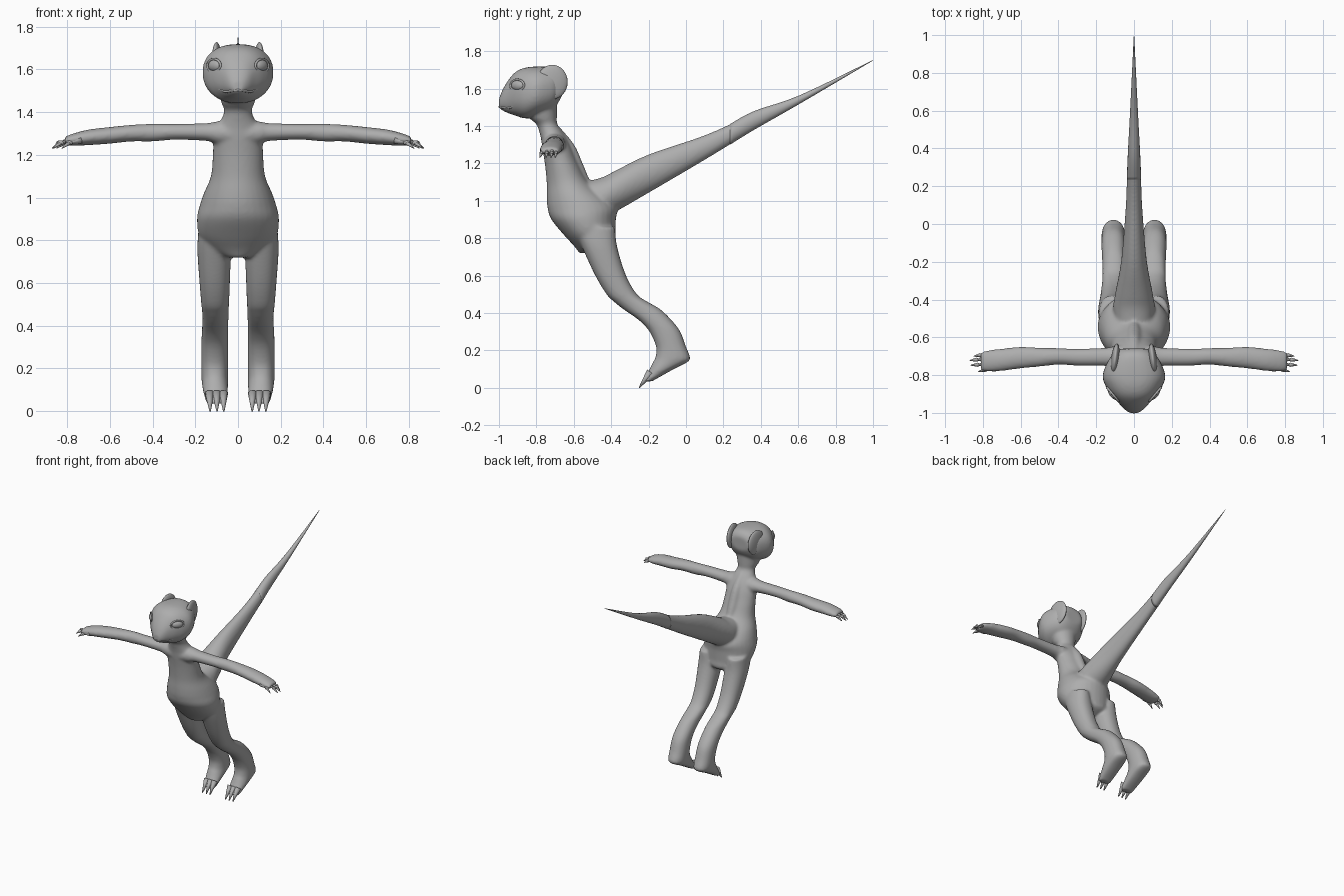
import bpy, bmesh, math
from mathutils import Matrix, Vector

cube = bpy.data.objects.get("Cube")
if cube:
    bpy.data.objects.remove(cube, do_unlink=True)

SIDES = (1, -1)
GREY = (0.42, 0.42, 0.42, 1)
skin = bpy.data.materials.new("grey_skin")
skin.use_nodes = True
skin.diffuse_color = GREY
bsdf = next(n for n in skin.node_tree.nodes if n.type == 'BSDF_PRINCIPLED')
bsdf.inputs["Base Color"].default_value = GREY
bsdf.inputs["Roughness"].default_value = 0.7


def refine(rows, steps=5):
    """Smoothly interpolate between rows of numbers."""
    out = []
    last = len(rows) - 1
    for i in range(last):
        a, b, c, d = (rows[min(max(i + k, 0), last)] for k in (-1, 0, 1, 2))
        for s in range(steps):
            t = s / steps
            out.append([q + t / 2 * (r - p + t * (2*p - 5*q + 4*r - u + t * (3*(q - r) + u - p)))
                        for p, q, r, u in zip(a, b, c, d)])
    return out + [list(rows[-1])]


def loft(bm, axis, rows, side=1, power=1.0, sides=32):
    """Skin oval slices: each row is position on the axis, then low/high on the two other axes."""
    rings = []
    u, v = [k for k in range(3) if k != axis]
    for pos, u0, u1, v0, v1 in refine(rows):
        ring = []
        for k in range(sides):
            ang = math.tau * k / sides
            c, s = math.cos(ang), math.sin(ang)
            co = Vector()
            co[axis] = pos
            co[u] = (u0 + u1) / 2 + (u1 - u0) / 2 * math.copysign(abs(c) ** power, c)
            co[v] = (v0 + v1) / 2 + (v1 - v0) / 2 * math.copysign(abs(s) ** power, s)
            co.x *= side
            ring.append(bm.verts.new(co))
        rings.append(ring)
    for a, b in zip(rings, rings[1:]):
        for k in range(sides):
            n = (k + 1) % sides
            bm.faces.new((a[k], a[n], b[n], b[k]))
    bm.faces.new(rings[0])
    bm.faces.new(rings[-1])


def claw(bm, start, end, radius, side=1):
    """Tapered spike between two points."""
    a, b = (Vector((p[0] * side, p[1], p[2])) for p in (start, end))
    turn = (b - a).to_track_quat('Z', 'Y').to_matrix().to_4x4()
    bmesh.ops.create_cone(bm, cap_ends=True, segments=12, radius1=radius, radius2=radius * 0.15,
                          depth=(b - a).length, matrix=Matrix.Translation((a + b) / 2) @ turn)


def ball(bm, centre, size, turn=0, side=1):
    """Stretched sphere turned about the vertical."""
    m = (Matrix.Translation((centre[0] * side, centre[1], centre[2]))
         @ Matrix.Rotation(turn * side, 4, 'Z') @ Matrix.Diagonal((*size, 1)))
    bmesh.ops.create_uvsphere(bm, u_segments=24, v_segments=16, radius=1, matrix=m)


def finish(bm, name):
    bmesh.ops.recalc_face_normals(bm, faces=bm.faces[:])
    for f in bm.faces:
        f.smooth = True
    mesh = bpy.data.meshes.new(name)
    bm.to_mesh(mesh)
    bm.free()
    mesh.materials.append(skin)
    ob = bpy.data.objects.new(name, mesh)
    bpy.context.scene.collection.objects.link(ob)
    return ob


def tube(name, points, radius, cyclic=False):
    curve = bpy.data.curves.new(name, 'CURVE')
    curve.dimensions = '3D'
    curve.bevel_depth = radius
    curve.bevel_resolution = 2
    spline = curve.splines.new('POLY')
    spline.points.add(len(points) - 1)
    for p, co in zip(spline.points, points):
        p.co = (*co, 1)
    spline.use_cyclic_u = cyclic
    curve.materials.append(skin)
    bpy.context.scene.collection.objects.link(bpy.data.objects.new(name, curve))


def centred(rows):
    """Rows of position, half width, low, high, for slices centred on x."""
    return [(p, -w, w, lo, hi) for p, w, lo, hi in rows]


# Profiles
torso = centred([
    (.72, .06, -.57, -.45), (.76, .14, -.6, -.38), (.82, .182, -.655, -.378),
    (.9, .192, -.72, -.375), (.96, .18, -.74, -.37), (1.02, .16, -.745, -.42),
    (1.1, .127, -.745, -.52), (1.2, .118, -.755, -.575), (1.28, .115, -.768, -.61),
    (1.33, .1, -.775, -.635), (1.37, .076, -.785, -.66), (1.41, .065, -.8, -.688),
    (1.45, .08, -.84, -.69), (1.54, .1, -.85, -.69)])
ridge = centred([(1.39, .015, -.71, -.67), (1.3, .03, -.66, -.597),
                 (1.2, .035, -.62, -.552), (1.11, .03, -.58, -.515)])
head = centred([
    (-.66, .07, 1.57, 1.67), (-.68, .1, 1.53, 1.7), (-.72, .135, 1.485, 1.715),
    (-.8, .166, 1.455, 1.718), (-.86, .15, 1.44, 1.712), (-.91, .117, 1.455, 1.69),
    (-.95, .08, 1.468, 1.645), (-.98, .052, 1.482, 1.595), (-1, .025, 1.495, 1.545)])
tail = centred([
    (-.55, .09, .96, 1.1), (-.45, .11, .91, 1.125), (-.37, .1, .945, 1.165),
    (-.195, .068, 1.045, 1.25), (.07, .045, 1.2, 1.34), (.235, .038, 1.3, 1.41),
    (.365, .033, 1.38, 1.48), (.61, .02, 1.52, 1.565), (1, .001, 1.75, 1.753)])
leg = [
    (.86, .05, .185, -.6, -.38), (.75, .035, .19, -.555, -.367), (.6, .038, .18, -.485, -.32),
    (.5, .042, .172, -.425, -.262), (.46, .044, .168, -.385, -.205), (.42, .045, .167, -.335, -.137),
    (.36, .046, .17, -.25, -.075), (.3, .046, .172, -.195, -.03), (.22, .046, .172, -.16, 0),
    (.165, .046, .172, -.163, .022), (.14, .046, .17, -.175, .012), (.1, .047, .165, -.195, -.065),
    (.05, .052, .153, -.224, -.155), (.035, .056, .148, -.23, -.18)]
arm = [
    (.03, -.77, -.64, 1.24, 1.36), (.1, -.762, -.645, 1.25, 1.356), (.15, -.752, -.655, 1.265, 1.348),
    (.3, -.75, -.66, 1.27, 1.345), (.4, -.745, -.657, 1.262, 1.345), (.5, -.755, -.655, 1.262, 1.34),
    (.6, -.765, -.65, 1.252, 1.33), (.7, -.778, -.66, 1.245, 1.318), (.77, -.782, -.668, 1.242, 1.3),
    (.81, -.775, -.678, 1.248, 1.285)]

# Body: trunk, head, tail root and limbs blended into one skin
bm = bmesh.new()
loft(bm, 2, torso)
loft(bm, 2, ridge)
loft(bm, 1, head, power=.88)
loft(bm, 1, tail[:7])
for side in SIDES:
    loft(bm, 2, leg, side, power=.9)
    loft(bm, 0, arm, side)
body = finish(bm, "body")
blend = body.modifiers.new("blend", 'REMESH')
blend.mode = 'VOXEL'
blend.voxel_size = 0.009
blend.use_smooth_shade = True
soften = body.modifiers.new("soften", 'SMOOTH')
soften.factor = 0.5
soften.iterations = 8

# Thin end of the tail
bm = bmesh.new()
loft(bm, 1, tail[5:], sides=20)
finish(bm, "tail_tip")

# Fingers and toes
bm = bmesh.new()
for side in SIDES:
    for base, reach, tip in ((-.69, .85, -.7), (-.715, .87, -.722), (-.742, .865, -.748), (-.763, .825, -.782)):
        knuckle = (reach - .035, (base + tip) / 2, 1.256)
        claw(bm, (reach - .09, base, 1.27), knuckle, .019, side)
        ball(bm, knuckle, (.016, .01, .011), 0, side)
        claw(bm, knuckle, (reach, tip, 1.23), .011, side)
finish(bm, "fingers")
bm = bmesh.new()
for side in SIDES:
    for x in (.068, .1, .133):
        claw(bm, (x, -.19, .085), (x * .98, -.25, 0), .022, side)
finish(bm, "toes")

# Flaps behind the head
bm = bmesh.new()
for side in SIDES:
    ball(bm, (.1, -.715, 1.635), (.022, .083, .092), .12, side)
finish(bm, "ear_flaps")

# Eyes and nostril bumps
TURN = math.radians(50)
EYE = Vector((.106, -.897, 1.617))
bm = bmesh.new()
for side in SIDES:
    ball(bm, EYE, (.044, .024, .029), TURN, side)
finish(bm, "eyes")
bm = bmesh.new()
for side in SIDES:
    ball(bm, (.027, -.985, 1.54), (.01, .008, .007), TURN, side)
finish(bm, "nostrils")

# Eyelids and mouth line
along = Vector((math.cos(TURN), math.sin(TURN), 0))
out = Vector((along.y, -along.x, 0))
for side, name in zip(SIDES, ("left_eyelid", "right_eyelid")):
    rim = []
    for k in range(28):
        a = math.tau * k / 28
        p = EYE + along * .047 * math.cos(a) + Vector((0, 0, .031 * math.sin(a))) + out * .008
        rim.append((p.x * side, p.y, p.z))
    tube(name, rim, .006, True)
half = refine([(0, -.998, 1.503), (.032, -.982, 1.499), (.06, -.95, 1.496), (.093, -.912, 1.51)])
tube("mouth", [(-x, y, z) for x, y, z in half[:0:-1]] + half, .006)
